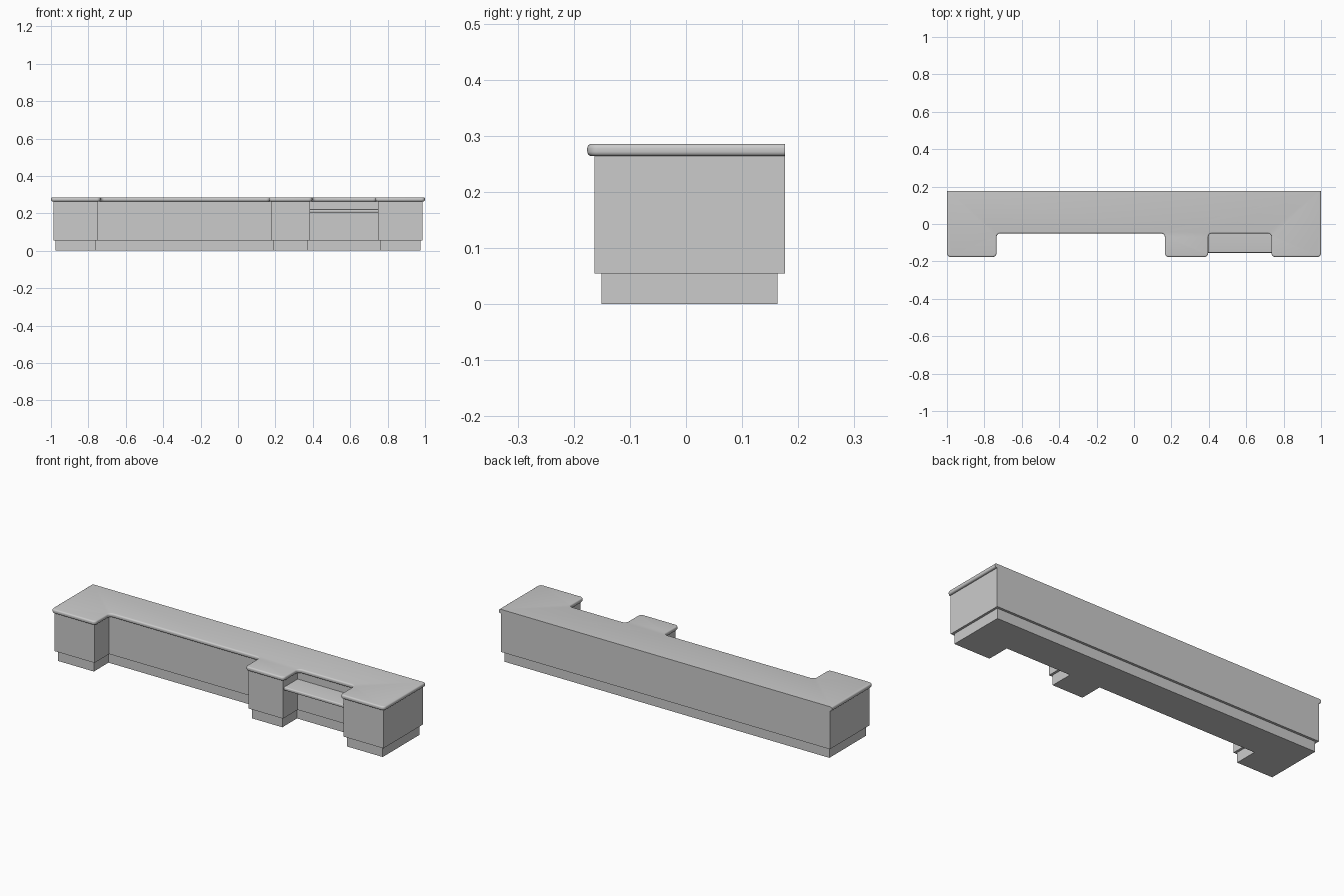
import bpy, bmesh

if "Cube" in bpy.data.objects:
    bpy.data.objects.remove(bpy.data.objects["Cube"])

FRONT, BACK, NOTCH_Y = -0.176, 0.176, -0.05
NOTCHES = [(-0.735, 0.165), (0.397, 0.735)]


def outline(inset, back):
    """Counter footprint with two front notches, shrunk by inset."""
    f, n = FRONT + inset, NOTCH_Y + inset
    pts = [(-1 + inset, back), (-1 + inset, f)]
    for a, b in NOTCHES:
        a, b = a - inset, b + inset
        pts += [(a, f), (a, n), (b, n), (b, f)]
    return pts + [(1 - inset, f), (1 - inset, back)]


def prism(name, pts, z0, z1, corner=0, rim=0):
    """Extrude a footprint; optionally round its plan corners and front/side rims."""
    bm = bmesh.new()
    face = bm.faces.new([bm.verts.new((x, y, z0)) for x, y in pts])
    ext = bmesh.ops.extrude_face_region(bm, geom=[face])["geom"]
    bmesh.ops.translate(bm, vec=(0, 0, z1 - z0),
                        verts=[g for g in ext if isinstance(g, bmesh.types.BMVert)])
    bmesh.ops.recalc_face_normals(bm, faces=bm.faces)
    back = max(p[1] for p in pts)

    def on_back(e):
        return all(v.co.y > back - 1e-4 for v in e.verts)

    if corner:
        edges = [e for e in bm.edges
                 if abs(e.verts[0].co.z - e.verts[1].co.z) > 1e-4 and not on_back(e)]
        bmesh.ops.bevel(bm, geom=edges, offset=corner, segments=5, profile=0.5, affect='EDGES')
    if rim:
        edges = [e for e in bm.edges
                 if abs(e.verts[0].co.z - e.verts[1].co.z) < 1e-4 and not on_back(e)]
        bmesh.ops.bevel(bm, geom=edges, offset=rim, segments=4, profile=0.5, affect='EDGES')
    me = bpy.data.meshes.new(name)
    bm.to_mesh(me)
    bm.free()
    ob = bpy.data.objects.new(name, me)
    bpy.context.collection.objects.link(ob)
    if rim:
        bpy.ops.object.select_all(action='DESELECT')
        ob.select_set(True)
        bpy.context.view_layer.objects.active = ob
        bpy.ops.object.shade_smooth_by_angle(angle=0.6)
    return ob


# Recessed base
prism("plinth", outline(0.025, 0.163), 0, 0.055)
# Cabinet carcass
prism("cabinet_body", outline(0.0125, BACK), 0.055, 0.265)
# Worktop with rounded corners and edges
prism("countertop", outline(0, BACK), 0.264, 0.286, corner=0.02, rim=0.008)

# Pull-out shelf in the small notch, rounded front lip
a, b = NOTCHES[1]
tray = prism("keyboard_shelf", [(a - 0.0125, -0.0375), (a - 0.0125, -0.154),
                                (b + 0.0125, -0.154), (b + 0.0125, -0.0375)], 0.204, 0.222)
bm = bmesh.new()
bm.from_mesh(tray.data)
lip = [e for e in bm.edges if all(v.co.y < -0.15 for v in e.verts)
       and abs(e.verts[0].co.z - e.verts[1].co.z) < 1e-4]
bmesh.ops.bevel(bm, geom=lip, offset=0.006, segments=4, profile=0.5, affect='EDGES')
bm.to_mesh(tray.data)
bm.free()
bpy.ops.object.select_all(action='DESELECT')
tray.select_set(True)
bpy.context.view_layer.objects.active = tray
bpy.ops.object.shade_smooth_by_angle(angle=0.6)
